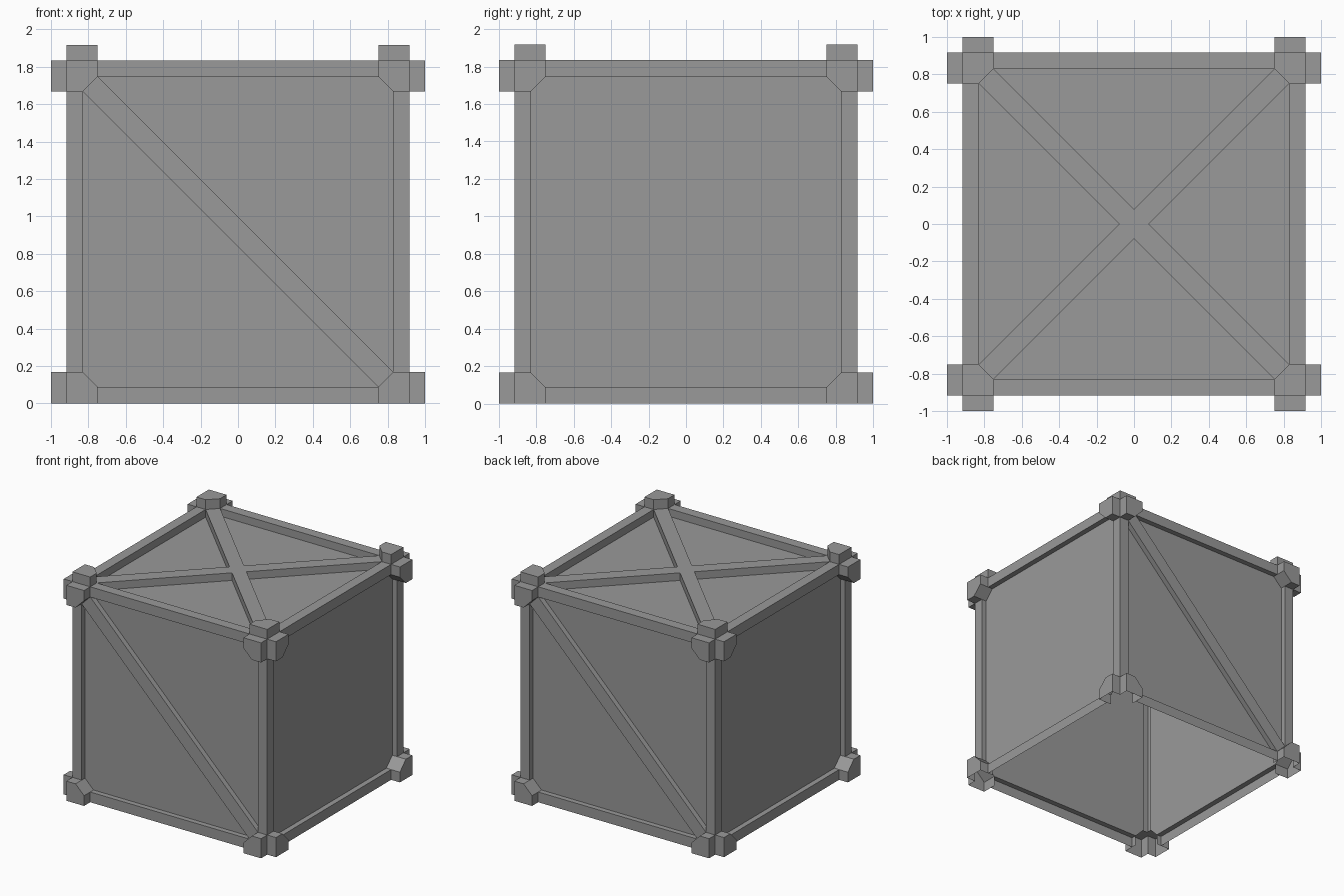
import bpy, bmesh
from mathutils import Vector

cube = bpy.data.objects.get("Cube")
if cube:
    bpy.data.objects.remove(cube, do_unlink=True)

H = 0.917      # half size of the crate body
OUT = 1.0      # reach of the corner brackets
A, B = 0.75, 0.83   # bracket edge, beam inner edge
CENTRE = Vector((0, 0, H))
UP = Vector((0, 0, 1))

grey = bpy.data.materials.new("crate_grey")
grey.use_nodes = True
colour = (0.32, 0.32, 0.32, 1)
grey.diffuse_color = colour
grey.node_tree.nodes["Principled BSDF"].inputs["Base Color"].default_value = colour

parts = {name: bmesh.new() for name in
         ("frame_beams", "corner_brackets", "recessed_panels", "diagonal_braces")}


def turn(points, k):
    """Rotate flat points by k quarter turns."""
    for _ in range(k):
        points = [(-y, x) for x, y in points]
    return points


def plate(part, side, points, level, walls=()):
    """Flat polygon on a side, with walls running inward from chosen edges."""
    u, v, n = side
    bm = parts[part]

    def face(corners):
        bm.faces.new([bm.verts.new(CENTRE + u * x + v * y + n * d) for x, y, d in corners])

    face([(x, y, level) for x, y in points])
    for i, base in enumerate(walls):
        p, q = points[i], points[(i + 1) % len(points)]
        open_foot = v == UP and p[1] < -H + 0.001 and q[1] < -H + 0.001
        if base is not None and not open_foot:
            face([(*p, base), (*q, base), (*q, level), (*p, level)])


def build_side(side, floor):
    # Panel with clipped corners, sunk behind the frame
    octagon = [p for k in range(4) for p in turn([(B, A), (A, B)], k)]
    plate("recessed_panels", side, octagon, floor)
    for k in range(4):
        # Beam with its inner lip
        beam = turn([(-A, B), (A, B), (A, H), (-A, H)], k)
        plate("frame_beams", side, beam, H, [floor, None, None, None])
        # Five-sided corner bracket
        bracket = turn([(A, H), (A, B), (B, A), (H, A), (H, H)], k)
        plate("corner_brackets", side, bracket, OUT, [floor, floor, floor, H, H])


# Four walls; front and back carry one diagonal brace
for n in (Vector((0, -1, 0)), Vector((1, 0, 0)), Vector((0, 1, 0)), Vector((-1, 0, 0))):
    side = (UP.cross(n), UP, n)
    floor = H - 0.045
    build_side(side, floor)
    if n.y:
        brace = [(-B, A), (A, -B), (B, -A), (-A, B)]
        plate("diagonal_braces", side, brace, H, [floor, None, floor, None])

# Lid with crossed braces; the underside stays open
lid = (Vector((1, 0, 0)), Vector((0, 1, 0)), UP)
floor = H - 0.065
build_side(lid, floor)
cross = [p for k in range(4) for p in turn([(B - A, 0), (B, A), (A, B)], k)]
plate("diagonal_braces", lid, cross, H, [floor, None, floor] * 4)

for name, bm in parts.items():
    bmesh.ops.remove_doubles(bm, verts=bm.verts, dist=0.0005)
    mesh = bpy.data.meshes.new(name)
    bm.to_mesh(mesh)
    bm.free()
    mesh.materials.append(grey)
    bpy.context.collection.objects.link(bpy.data.objects.new(name, mesh))
